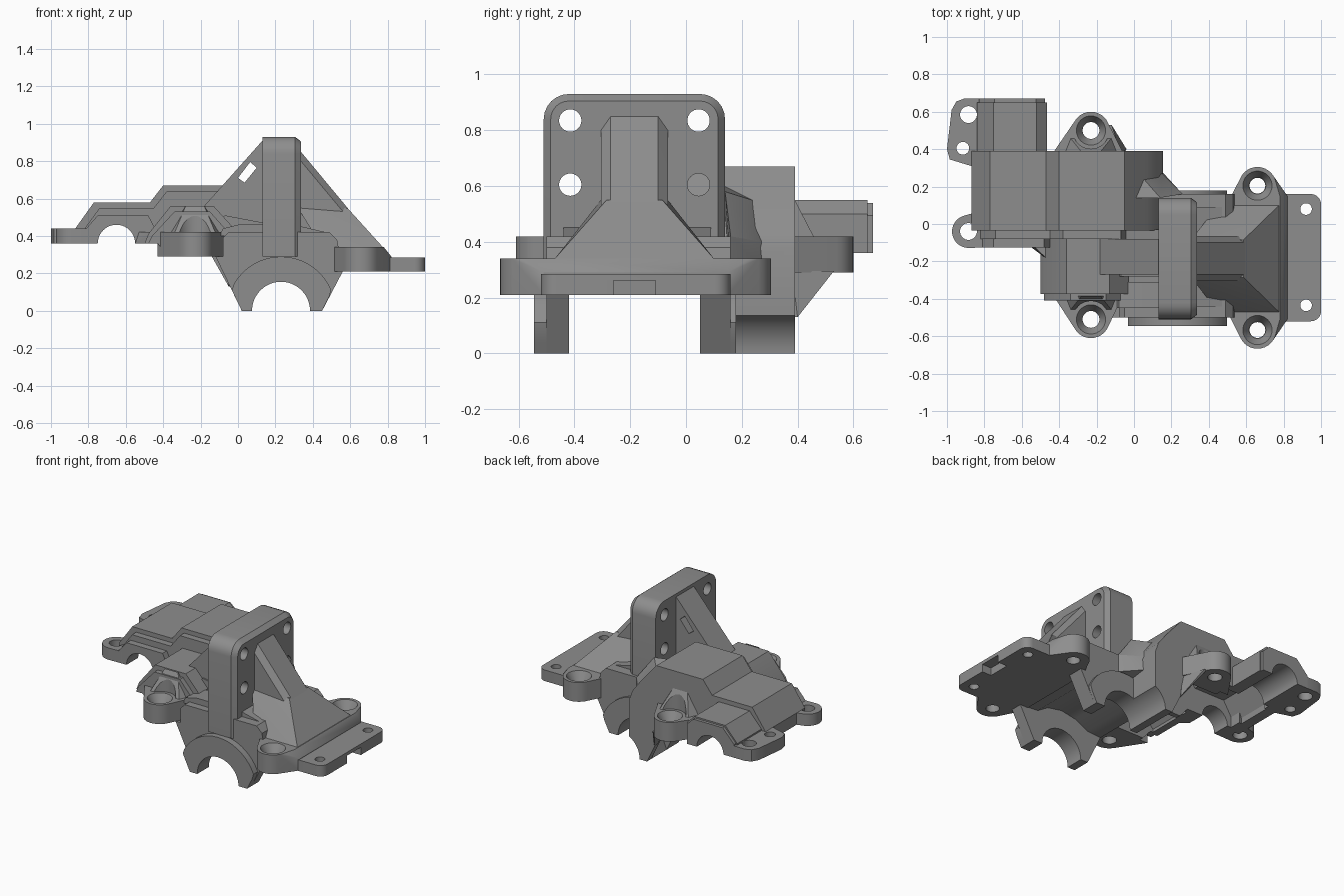
import bpy, bmesh, math

if "Cube" in bpy.data.objects:
    bpy.data.objects.remove(bpy.data.objects["Cube"])

grey = bpy.data.materials.new("housing_grey")
grey.diffuse_color = (0.27, 0.27, 0.27, 1)
grey.use_nodes = True
grey.node_tree.nodes["Principled BSDF"].inputs["Base Color"].default_value = grey.diffuse_color


def make(name, bm):
    bmesh.ops.recalc_face_normals(bm, faces=bm.faces)
    me = bpy.data.meshes.new(name)
    bm.to_mesh(me)
    bm.free()
    me.materials.append(grey)
    ob = bpy.data.objects.new(name, me)
    bpy.context.collection.objects.link(ob)
    return ob


def place(a, b, axis, t):
    return {"x": (t, a, b), "y": (a, t, b), "z": (a, b, t)}[axis]


def prism(name, pts, axis, lo, hi):
    """Extrude a 2D profile along an axis."""
    bm = bmesh.new()
    ends = [[bm.verts.new(place(a, b, axis, t)) for a, b in pts] for t in (lo, hi)]
    for loop in ends:
        bm.faces.new(loop)
    n = len(pts)
    for i in range(n):
        j = (i + 1) % n
        bm.faces.new((ends[0][i], ends[0][j], ends[1][j], ends[1][i]))
    return make(name, bm)


def hull(name, pts):
    """Convex solid around points."""
    bm = bmesh.new()
    for p in pts:
        bm.verts.new(p)
    res = bmesh.ops.convex_hull(bm, input=bm.verts)
    junk = {v for v in res["geom_interior"] if isinstance(v, bmesh.types.BMVert)}
    bmesh.ops.delete(bm, geom=list(junk), context="VERTS")
    bmesh.ops.dissolve_limit(bm, angle_limit=0.01, verts=bm.verts, edges=bm.edges)
    return make(name, bm)


def circle(a, b, r, n=32):
    return [(a + r * math.cos(2 * math.pi * i / n), b + r * math.sin(2 * math.pi * i / n)) for i in range(n)]


def ring(x, y, z, r):
    return [(a, b, z) for a, b in circle(x, y, r)]


def cut(ob, *cutters):
    for c in cutters:
        c.hide_render = True
        m = ob.modifiers.new("cut", "BOOLEAN")
        m.operation, m.solver, m.object = "DIFFERENCE", "EXACT", c
    bpy.context.view_layer.update()
    dg = bpy.context.evaluated_depsgraph_get()
    me = bpy.data.meshes.new_from_object(ob.evaluated_get(dg))
    ob.modifiers.clear()
    ob.data = me


def drill(x, y, r):
    return prism("cutter", circle(x, y, r), "z", -0.2, 0.9)


def sink(x, y, z):
    return hull("cutter", ring(x, y, z - 0.06, 0.045) + ring(x, y, z, 0.078) + ring(x, y, z + 0.3, 0.078))


# Shared cutters: shaft bores and hollow interiors
axle_bore = prism("cutter", circle(0.23, 0, 0.155, 48), "y", -1, 1)
shaft_bore = prism("cutter", circle(-0.65, 0.36, 0.1, 40), "y", -1, 1)
gear_room = prism("cutter", [(-0.8, 0.2), (-0.8, 0.40), (-0.72, 0.53), (-0.49, 0.53), (-0.42, 0.62),
                             (-0.08, 0.62), (0.03, 0.49), (0.10, 0.39), (0.10, 0.2), (0, -0.05), (-0.3, 0)],
                  "y", 0, 0.345)
mid_room = prism("cutter", [(-0.45, 0.1), (-0.45, 0.38), (-0.33, 0.52), (-0.14, 0.52), (-0.06, 0.41),
                            (0, 0.1)], "y", -0.355, 0.05)
axle_room = prism("cutter", [(-0.3, -0.1), (0.7, -0.1), (0.7, 0.2), (0.42, 0.22), (0.34, 0.27), (0.23, 0.29),
                             (0.12, 0.27), (0.02, 0.22), (-0.3, 0.2)], "y", -0.42, 0.05)

# Stepped gear housing
gear_housing = prism("gear_housing", [(-0.87, 0.36), (-0.87, 0.44), (-0.77, 0.58), (-0.47, 0.58), (-0.40, 0.67),
                                      (-0.05, 0.67), (0.07, 0.53), (0.13, 0.45), (0.155, 0.38), (0.155, 0),
                                      (0.02, 0), (-0.12, 0.29), (-0.37, 0.29), (-0.43, 0.36)], "y", -0.035, 0.39)
cut(gear_housing, gear_room, axle_bore, shaft_bore, axle_room)
front_lip = prism("front_lip", [(-0.82, 0.36), (-0.82, 0.44), (-0.74, 0.55), (-0.45, 0.55), (-0.38, 0.64),
                                (-0.07, 0.64), (-0.02, 0.40), (-0.38, 0.36)], "y", -0.08, -0.03)
cut(front_lip, mid_room, shaft_bore)
front_rim = prism("front_rim", [(-0.82, 0.36), (-0.82, 0.43), (-0.75, 0.51), (-0.48, 0.51), (-0.40, 0.36)],
                  "y", -0.125, -0.07)
cut(front_rim, shaft_bore)

# Shaft support tube at the back
shaft_tube = prism("shaft_tube", [(-0.84, 0.36), (-0.84, 0.45), (-0.75, 0.55), (-0.52, 0.55), (-0.465, 0.50),
                                  (-0.465, 0.36)], "y", 0.38, 0.65)
tube_end = prism("shaft_tube_end", [(-0.83, 0.36), (-0.83, 0.45), (-0.745, 0.54), (-0.525, 0.54), (-0.475, 0.495),
                                    (-0.475, 0.36)], "y", 0.64, 0.67)
for part in (shaft_tube, tube_end):
    cut(part, shaft_bore)

# Mounting ears at the left end
back_ear = prism("back_ear", [(-0.91, 0.67), (-0.95, 0.655), (-0.975, 0.61), (-1.0, 0.40), (-0.985, 0.345),
                              (-0.87, 0.31), (-0.79, 0.31), (-0.79, 0.67)], "z", 0.36, 0.44)
cut(back_ear, drill(-0.885, 0.585, 0.045), drill(-0.915, 0.405, 0.034), shaft_bore)
front_ear = hull("front_ear", [p for z in (0.36, 0.44) for p in
                 ring(-0.885, -0.04, z, 0.088) + [(-0.78, -0.125, z), (-0.78, 0.08, z)]])
cut(front_ear, drill(-0.885, -0.04, 0.045), shaft_bore)

# Middle housing beside the gear housing
middle = prism("middle_housing", [(-0.50, 0.36), (-0.48, 0.41), (-0.36, 0.56), (-0.13, 0.56), (-0.03, 0.45),
                                  (-0.03, 0.29), (-0.37, 0.29), (-0.43, 0.36)], "y", -0.375, -0.03)
middle_front = prism("middle_housing_front", [(-0.48, 0.36), (-0.46, 0.40), (-0.34, 0.53), (-0.15, 0.53),
                     (-0.07, 0.44), (-0.07, 0.29), (-0.37, 0.29), (-0.43, 0.36)], "y", -0.41, -0.37)
cut(middle, mid_room)
corner_fill = hull("middle_corner", [(x, y, z) for z, d in ((0.36, 0), (0.42, 0.02)) for x, y in
                   ((-0.555 + d, -0.12), (-0.45, -0.20), (-0.45, -0.12))])
cut(corner_fill, shaft_bore)
prism("saddle", [(-0.09, 0.40), (-0.09, 0.49), (-0.07, 0.51), (0.14, 0.47), (0.14, 0.40)], "y", -0.28, -0.03)
prism("front_rib", [(-0.10, 0.40), (-0.08, 0.44), (0.0, 0.46), (0.14, 0.46), (0.14, 0.40)], "y", -0.45, -0.31)

# Bolt bosses of the gear housing, mirrored front and back
for name, side, y in (("front_boss", -1, -0.51), ("back_boss", 1, 0.50)):
    wall = side * 0.385
    boss = hull(name, ring(-0.23, y, 0.29, 0.1) + ring(-0.23, y, 0.42, 0.1) +
                [(x, wall, z) for x in (-0.43, -0.06) for z in (0.29, 0.42)])
    fillet = hull(name + "_fillet", [(-0.37, wall, 0.415), (-0.09, wall, 0.415), (-0.28, wall, 0.56),
                  (-0.18, wall, 0.56), (-0.34, side * 0.46, 0.415), (-0.12, side * 0.46, 0.415)])
    hole = drill(-0.23, y, 0.045)
    cut(boss, sink(-0.23, y, 0.42), hole)
    cut(fillet, prism("cutter", circle(-0.23, y, 0.098), "z", 0.3, 0.9))
hull("back_boss_strut", [(-0.14, 0.38, 0.29), (-0.14, 0.53, 0.295), (-0.07, 0.38, 0.295), (-0.12, 0.53, 0.295),
                         (-0.05, 0.38, 0.13), (-0.04, 0.40, 0.13)])

# Axle block with bearing arches
block_profile = [(-0.12, 0.29), (0.02, 0), (0.45, 0), (0.56, 0.21), (0.53, 0.38), (0.49, 0.42),
                 (-0.05, 0.42), (-0.08, 0.39), (-0.08, 0.29)]
axle_block = prism("axle_block", block_profile, "y", -0.50, 0.16)
cut(axle_block, axle_room, axle_bore)
arch = [(0.23 + 0.29 * math.cos(a), 0.29 * math.sin(a)) for a in [math.pi * i / 24 for i in range(25)]]
arch = [(min(max(x, 0.02 - z * 0.48), 0.45 + z * 0.5), z) for x, z in arch]
for name, lo, hi in (("front_bearing_arch", -0.545, -0.43), ("back_bearing_arch", 0.06, 0.18)):
    cut(prism(name, arch, "y", lo, hi), axle_bore)
prism("block_shoulder", [(0.30, 0.38), (0.30, 0.46), (0.47, 0.42), (0.50, 0.38)], "y", -0.44, 0.09)
corner = hull("corner_web", [(-0.05, 0.14, 0.25), (-0.05, 0.39, 0.30), (0.15, 0.28, 0.30), (0.26, 0.16, 0.30),
              (0.15, 0.27, 0.40), (0.26, 0.16, 0.42), (0.0, 0.14, 0.60), (0.14, 0.14, 0.58), (0.0, 0.3, 0.53)])
cut(corner, gear_room, axle_bore)


# Upright mounting plate with rounded top and chamfered edge
def plate_outline(x, d):
    r = 0.09
    pts = [(x, -0.51 + d, 0.29), (x, 0.14 - d, 0.29)]
    for cy, start in ((0.14 - r, 0), (-0.51 + r, 90)):
        for i in range(7):
            a = math.radians(start + 15 * i)
            pts.append((x, cy + (r - d) * math.cos(a), 0.93 - r + (r - d) * math.sin(a)))
    return pts


plate = hull("upright_plate", plate_outline(0.13, 0) + plate_outline(0.305, 0) + plate_outline(0.337, 0.025))
cut(plate, *[prism("cutter", circle(y, z, 0.04), "x", 0, 0.5) for y in (-0.415, 0.045) for z in (0.605, 0.835)])

# Sloping gussets on both sides of the plate
hull("right_gusset", [(x, y, z) for x, z, w in ((0.32, 0.87, 0.085), (0.32, 0.82, 0.12), (0.32, 0.34, 0.12),
     (0.76, 0.34, 0.085), (0.72, 0.34, 0.12)) for y in (-0.185 - w, -0.185 + w)])
hull("gusset_foot", [(x, y, z) for x, z, w in ((0.32, 0.55, 0.12), (0.585, 0.55, 0.10), (0.45, 0.34, 0.285),
     (0.775, 0.34, 0.285)) for y in (-0.185 - w, -0.185 + w)])
left_gusset = prism("left_gusset", [(0.14, 0.92), (0.14, 0.42), (-0.10, 0.42), (-0.19, 0.53), (-0.19, 0.55)],
                    "y", -0.27, -0.08)
cut(left_gusset, prism("cutter", [(0.0, 0.71), (0.065, 0.795), (0.10, 0.765), (0.035, 0.685)], "y", -0.5, 0.2))

# Right deck with two bosses
deck = hull("right_deck", [p for z, x in ((0.21, 0.82), (0.29, 0.82), (0.34, 0.78)) for p in
            ring(0.66, 0.205, z, 0.1) + ring(0.66, -0.567, z, 0.1) +
            [(x, 0.15, z), (x, -0.51, z), (0.5, 0.11, z), (0.5, -0.47, z)]])
cut(deck, *[f for y in (0.205, -0.567) for f in (sink(0.66, y, 0.34), drill(0.66, y, 0.042))])

# Thin end flange with screw holes and underside notch
flange = hull("end_flange", [p for z in (0.21, 0.285) for y in (0.105, -0.465) for p in
              ring(0.945, y, z, 0.055) + [(0.78, 0.16, z), (0.78, -0.52, z)]])
notch = prism("cutter", [(-0.26, 0.1), (-0.11, 0.1), (-0.11, 0.262), (-0.26, 0.262)], "x", 0.93, 1.1)
cut(flange, drill(0.92, 0.08, 0.031), drill(0.92, -0.435, 0.031), notch)

# Remove helpers and smooth the round surfaces only
for ob in list(bpy.data.objects):
    if ob.name.startswith("cutter"):
        bpy.data.objects.remove(ob)
for ob in bpy.data.objects:
    ob.select_set(True)
bpy.context.view_layer.objects.active = plate
bpy.ops.object.shade_smooth_by_angle(angle=math.radians(25))
